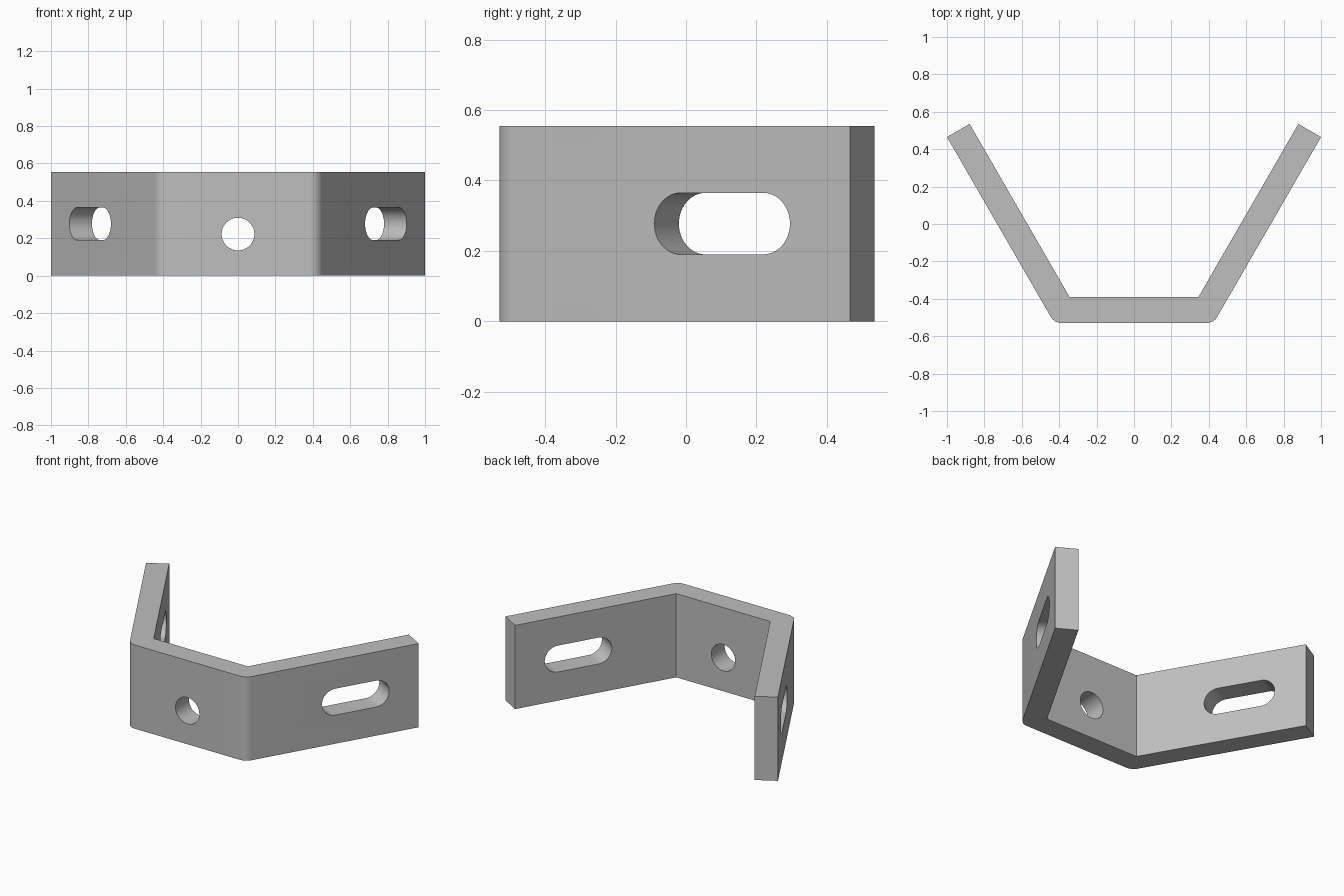
import bpy
import bmesh
from math import sin, cos, tan, pi, radians
from mathutils import Matrix, Vector

cube = bpy.data.objects.get("Cube")
if cube:
    bpy.data.objects.remove(cube, do_unlink=True)

HEIGHT = 0.555
THICK = 0.14
BEND = radians(60)
BEND_RADIUS = 0.07
HOLE_RADIUS = 0.0875

steel = bpy.data.materials.new("grey_steel")
steel.use_nodes = True
colour = (0.52, 0.52, 0.52, 1)
steel.diffuse_color = colour
steel.node_tree.nodes["Principled BSDF"].inputs["Base Color"].default_value = colour


def prism(name, points, depth, matrix):
    """Extrude a flat outline along its local z, then place it."""
    bm = bmesh.new()
    face = bm.faces.new([bm.verts.new((x, y, 0)) for x, y in points])
    grown = bmesh.ops.extrude_face_region(bm, geom=[face])
    top = [v for v in grown["geom"] if isinstance(v, bmesh.types.BMVert)]
    bmesh.ops.translate(bm, verts=top, vec=(0, 0, depth))
    bmesh.ops.recalc_face_normals(bm, faces=bm.faces)
    bm.transform(matrix)
    mesh = bpy.data.meshes.new(name)
    bm.to_mesh(mesh)
    bm.free()
    mesh.materials.append(steel)
    obj = bpy.data.objects.new(name, mesh)
    bpy.context.collection.objects.link(obj)
    return obj


def arc(cx, cy, r, start, end, steps):
    return [(cx + r * cos(a), cy + r * sin(a))
            for a in (start + (end - start) * i / steps for i in range(steps + 1))]


# Bent strap: half of the plan outline, mirrored across x
outer_tip = Vector((1.0, 0.465))
normal = Vector((sin(BEND), -cos(BEND)))
inner_tip = outer_tip - normal * THICK
front_y = -0.53
corner_x = outer_tip.x - (outer_tip.y - front_y) / tan(BEND)
arc_x = corner_x - BEND_RADIUS * tan(BEND / 2)
inner_corner = (corner_x - THICK * tan(BEND / 2), front_y + THICK)

half = arc(arc_x, front_y + BEND_RADIUS, BEND_RADIUS, -pi / 2, -pi / 2 + BEND, 10)
half += [tuple(outer_tip), tuple(inner_tip), inner_corner]
outline = half + [(-x, y) for x, y in reversed(half)]
bracket = prism("bent_bracket", outline, HEIGHT, Matrix())


# Cutters: a round centre hole and a long slot in each arm
def slot_cutter(name, centre, angle, half_straight):
    r = HOLE_RADIUS
    if half_straight:
        pts = (arc(half_straight, 0, r, -pi / 2, pi / 2, 24)
               + arc(-half_straight, 0, r, pi / 2, 3 * pi / 2, 24))
    else:
        pts = arc(0, 0, r, 0, 2 * pi, 48)[:-1]
    place = (Matrix.Translation(centre) @ Matrix.Rotation(angle, 4, "Z")
             @ Matrix.Rotation(pi / 2, 4, "X") @ Matrix.Translation((0, 0, -THICK)))
    return prism(name, pts, THICK * 2, place)


cutters = [slot_cutter("centre_hole_cutter", (0, front_y + THICK / 2, 0.2225), 0, 0)]
for side, label in ((1, "left"), (-1, "right")):
    cutters.append(slot_cutter(label + "_slot_cutter", (side * 0.73, 0.1375, HEIGHT / 2),
                               side * BEND, 0.135))

bpy.ops.object.select_all(action="DESELECT")
bpy.context.view_layer.objects.active = bracket
bracket.select_set(True)
for cutter in cutters:
    cutter.hide_render = True
    cut = bracket.modifiers.new(cutter.name, "BOOLEAN")
    cut.operation = "DIFFERENCE"
    cut.solver = "EXACT"
    cut.object = cutter
    bpy.ops.object.modifier_apply(modifier=cut.name)
for cutter in cutters:
    bpy.data.objects.remove(cutter, do_unlink=True)

bpy.ops.object.shade_smooth_by_angle(angle=radians(30))
